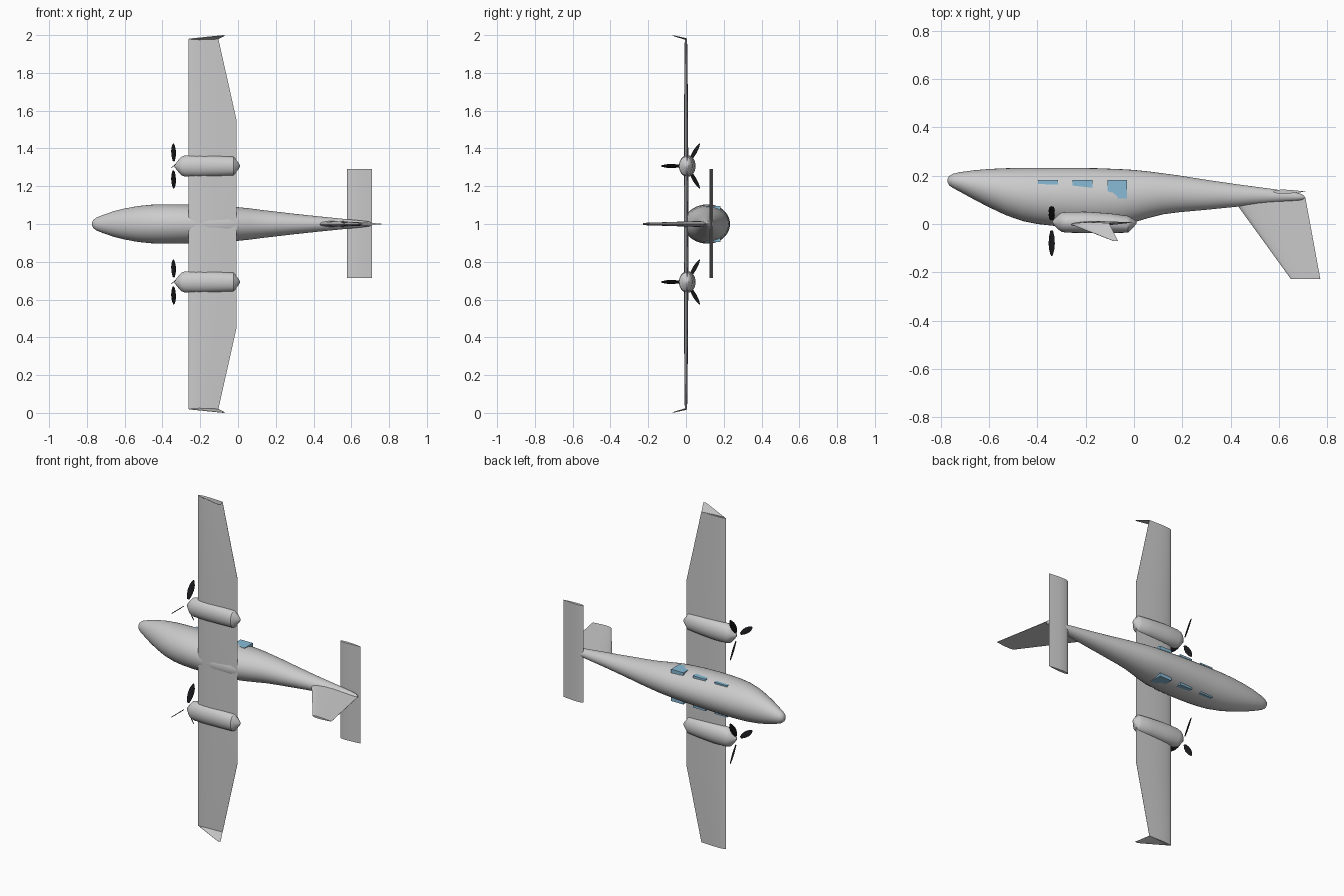
import bpy, bmesh, math
from mathutils import Vector, Matrix

if "Cube" in bpy.data.objects:
    bpy.data.objects.remove(bpy.data.objects["Cube"])


def material(name, rgb):
    m = bpy.data.materials.new(name)
    m.diffuse_color = (*rgb, 1)
    m.use_nodes = True
    m.node_tree.nodes["Principled BSDF"].inputs["Base Color"].default_value = m.diffuse_color
    return m


def loft(name, rings, mat=None, angle=35):
    """Skin a list of equal-length point rings and cap both ends."""
    bm = bmesh.new()
    vs = [[bm.verts.new(p) for p in r] for r in rings]
    n = len(vs[0])
    for a, b in zip(vs, vs[1:]):
        for i in range(n):
            j = (i + 1) % n
            bm.faces.new((a[i], a[j], b[j], b[i]))
    bm.faces.new(vs[0])
    bm.faces.new(vs[-1])
    bmesh.ops.recalc_face_normals(bm, faces=bm.faces)
    me = bpy.data.meshes.new(name)
    bm.to_mesh(me)
    bm.free()
    ob = bpy.data.objects.new(name, me)
    bpy.context.collection.objects.link(ob)
    if mat:
        me.materials.append(mat)
    bpy.ops.object.select_all(action='DESELECT')
    bpy.context.view_layer.objects.active = ob
    ob.select_set(True)
    bpy.ops.object.shade_smooth_by_angle(angle=math.radians(angle))
    return ob


def body(name, sections, zc, n=40):
    """Elliptic sections along x: (x, y_top, y_bottom, half_width)."""
    rings = []
    for x, y0, y1, w in sections:
        rings.append([(x, (y0 + y1) / 2 + (y1 - y0) / 2 * math.cos(2 * math.pi * i / n),
                       zc + w * math.sin(2 * math.pi * i / n)) for i in range(n)])
    return loft(name, rings)


# half thickness along the chord, as a share of full thickness
FOIL = [(0, 0), (.02, .2), (.07, .34), (.16, .45), (.3, .5), (.5, .44), (.75, .25), (1, .03)]


def foil(name, stations, up):
    """Airfoil loft; station = (leading point, trailing point, thickness)."""
    up = Vector(up)
    rings = []
    for le, te, t in stations:
        le, te = Vector(le), Vector(te)
        upper = [le.lerp(te, c) + up * h * t for c, h in FOIL]
        lower = [le.lerp(te, c) - up * h * t for c, h in FOIL[:0:-1]]
        rings.append(upper + lower)
    return loft(name, rings)


black = material("propeller_black", (.01, .01, .012))
blue = material("window_blue", (.25, .5, .68))

# Fuselage
body("fuselage", [
    (-.772, .172, .188, .009), (-.766, .160, .199, .022), (-.75, .149, .208, .034),
    (-.72, .133, .215, .046), (-.66, .100, .223, .067), (-.60, .069, .228, .082),
    (-.53, .036, .231, .095), (-.46, .012, .233, .102), (-.40, .000, .233, .104),
    (-.33, -.008, .233, .104), (-.26, -.012, .233, .103), (-.15, -.012, .231, .099),
    (-.05, -.004, .227, .093), (.0, .007, .224, .089), (.06, .025, .218, .083),
    (.12, .040, .210, .075), (.18, .048, .202, .068), (.30, .059, .183, .054),
    (.43, .072, .164, .040), (.56, .086, .147, .027), (.67, .096, .131, .016),
    (.695, .099, .124, .012), (.707, .106, .116, .004)], 1)

# Mirrored parts on both sides of z = 1
for side, s in (("left", 1), ("right", -1)):
    # Wing
    foil(side + "_wing", [
        ((-.262, -.002, 1), (-.008, .006, 1), .024),
        ((-.262, -.002, 1 + s * .55), (-.008, .006, 1 + s * .55), .022),
        ((-.262, -.002, 1 + s * .98), (-.104, .004, 1 + s * .98), .012)], (0, 1, 0))
    # Winglet
    foil(side + "_winglet", [
        ((-.262, -.002, 1 + s * .979), (-.104, .004, 1 + s * .979), .010),
        ((-.087, -.07, 1 + s * .998), (-.066, -.07, 1 + s * .998), .003)], (0, .3, s))
    # Engine nacelle with nose and tail cones
    zc = 1 + s * .307
    body(side + "_nacelle", [
        (-.337, .004, .012, .004), (-.328, -.008, .024, .016), (-.312, -.024, .040, .036),
        (-.30, -.032, .047, .049), (-.28, -.036, .050, .056), (-.20, -.037, .051, .057),
        (-.10, -.037, .044, .053), (-.025, -.036, .034, .049), (-.018, -.030, .030, .044),
        (.006, -.004, .015, .012), (.010, .002, .010, .004)], zc)
    # Three pitched propeller blades
    for k in range(3):
        rot = Matrix.Rotation(math.radians(120 * k), 3, 'X')
        rings = []
        for r, w in ((.03, .007), (.055, .014), (.085, .017), (.11, .014), (.128, .008), (.137, .002)):
            ring = []
            for i in range(8):
                a = 2 * math.pi * i / 8
                p = Matrix.Rotation(math.radians(50), 3, 'Y') @ Vector(
                    (.002 * math.sin(a), 0, w * math.cos(a)))
                p.y = -r
                ring.append(rot @ p + Vector((-.341, .004, zc)))
            rings.append(ring)
        loft(f"{side}_propeller_blade_{k + 1}", rings, black)

# Tailplane
foil("tailplane", [((.577, .134, z), (.71, .134, z), .017) for z in (.715, 1.29)], (0, 1, 0))

# Tail fin
foil("tail_fin", [((.405, .11, 1), (.71, .11, 1), .034),
                  ((.65, -.228, 1), (.772, -.228, 1), .012)], (0, 0, 1))

# Cabin windows: bars across the cabin showing on both sides
for k, (x0, x1, y0) in enumerate(((-.397, -.315, .15), (-.255, -.172, .15), (-.11, -.03, .105))):
    loft(f"window_{k + 1}", [[(x, y, z) for x, y in ((x0, y0), (x1, y0), (x1, .182), (x0, .182))]
                             for z in (.906, 1.094)], blue)
